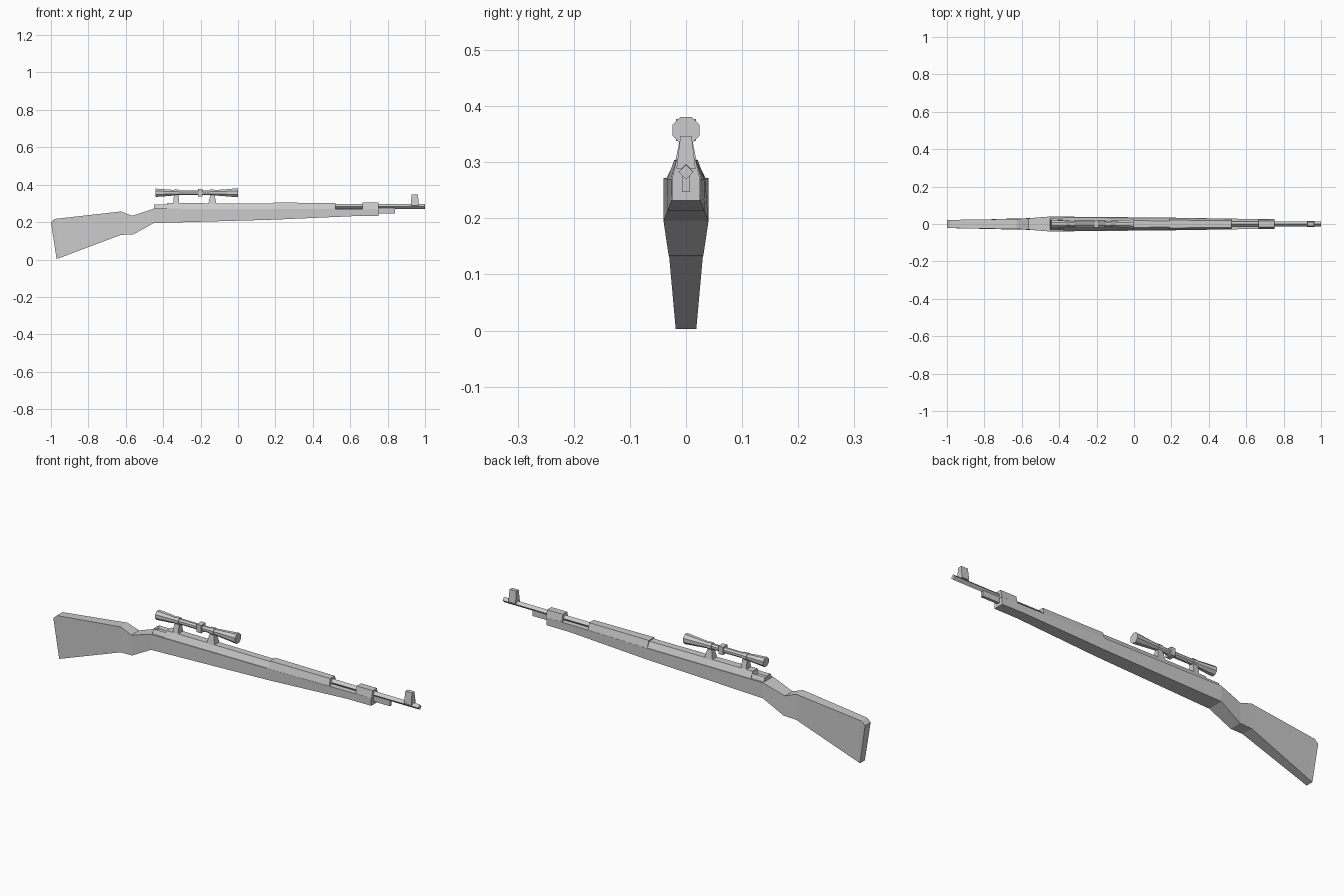
import bpy, bmesh, math

if "Cube" in bpy.data.objects:
    bpy.data.objects.remove(bpy.data.objects["Cube"])

grey = bpy.data.materials.new("plain grey")
grey.diffuse_color = (0.6, 0.6, 0.6, 1)
grey.use_nodes = True
grey.node_tree.nodes["Principled BSDF"].inputs["Base Color"].default_value = grey.diffuse_color


def finish(name, bm):
    bmesh.ops.recalc_face_normals(bm, faces=bm.faces)
    mesh = bpy.data.meshes.new(name)
    bm.to_mesh(mesh)
    bm.free()
    mesh.materials.append(grey)
    obj = bpy.data.objects.new(name, mesh)
    bpy.context.collection.objects.link(obj)
    return obj


def skin(bm, rings):
    # Join successive rings of points and cap both ends
    rows = [[bm.verts.new(p) for p in ring] for ring in rings]
    n = len(rows[0])
    for a, b in zip(rows, rows[1:]):
        for i in range(n):
            j = (i + 1) % n
            bm.faces.new((a[i], a[j], b[j], b[i]))
    bm.faces.new(rows[0])
    bm.faces.new(rows[-1])


def loft(name, sections):
    # Section: bottom x, z, half width, then top x, z, half width
    bm = bmesh.new()
    skin(bm, [[(xb, -wb, zb), (xb, wb, zb), (xt, wt, zt), (xt, -wt, zt)]
              for xb, zb, wb, xt, zt, wt in sections])
    return finish(name, bm)


def block(name, x0, x1, z0, z1, wb, wt, inset=0.0):
    # Tapered block; inset pulls in the top at both ends
    return loft(name, [(x0, z0, wb, x0 + inset, z1, wt),
                       (x1, z0, wb, x1 - inset, z1, wt)])


def tube(name, profile, z, sides, turn=0.0):
    # Revolved along x from (x, radius) points
    bm = bmesh.new()
    angles = [turn + 2 * math.pi * i / sides for i in range(sides)]
    skin(bm, [[(x, r * math.cos(a), z + r * math.sin(a)) for a in angles]
              for x, r in profile])
    return finish(name, bm)


# Butt, grip and tapering fore-end
loft("stock", [
    (-0.97, 0.003, 0.019, -1.0, 0.20, 0.022),
    (-0.95, 0.010, 0.019, -0.98, 0.217, 0.022),
    (-0.625, 0.132, 0.030, -0.625, 0.257, 0.027),
    (-0.56, 0.134, 0.031, -0.565, 0.234, 0.030),
    (-0.45, 0.195, 0.040, -0.45, 0.272, 0.040),
    (0.19, 0.213, 0.033, 0.19, 0.270, 0.034),
    (0.62, 0.232, 0.026, 0.62, 0.270, 0.027),
    (0.75, 0.232, 0.025, 0.75, 0.270, 0.025)])

# Receiver and wooden upper handguard
loft("receiver", [(-0.38, 0.27, 0.036, -0.38, 0.302, 0.019),
                  (0.19, 0.27, 0.031, 0.19, 0.299, 0.017)])
loft("handguard", [(0.19, 0.268, 0.034, 0.19, 0.304, 0.021),
                   (0.52, 0.268, 0.028, 0.52, 0.303, 0.018)])

# Recessed tang behind the receiver
tang = block("tang", -0.45, -0.38, 0.268, 0.293, 0.033, 0.022)
bm = bmesh.new()
bm.from_mesh(tang.data)
top = max(bm.faces, key=lambda f: f.calc_center_median().z)
bmesh.ops.inset_region(bm, faces=[top], thickness=0.007)
for v in top.verts:
    v.co.z -= 0.014
bm.to_mesh(tang.data)
bm.free()

# Barrel, front band, rod lug and front sight
tube("barrel", [(0.15, 0.014), (1.0, 0.013)], 0.283, 4)
block("front_band", 0.665, 0.752, 0.268, 0.305, 0.0255, 0.017)
block("rod_lug", 0.74, 0.84, 0.247, 0.275, 0.007, 0.007)
block("front_sight", 0.925, 0.965, 0.288, 0.347, 0.017, 0.010, 0.002)

# Scope tube with flared ends
SCOPE_Z = 0.357
tube("scope", [(-0.44, 0.024), (-0.37, 0.019), (-0.33, 0.014),
               (-0.14, 0.014), (-0.08, 0.019), (0.0, 0.026)],
     SCOPE_Z, 8, math.pi / 8)
block("scope_turret", -0.215, -0.190, 0.338, 0.377, 0.018, 0.018)

# Scope rings and tapered mounts
for label, x, half, slope in (("rear", -0.33, 0.015, 0.002),
                              ("front", -0.137, 0.022, 0.011)):
    tube(label + "_scope_ring", [(x - 0.012, 0.018), (x + 0.012, 0.018)],
         SCOPE_Z, 8, math.pi / 8)
    block(label + "_scope_mount", x - half, x + half, 0.297, 0.346,
          0.020, 0.010, slope)
